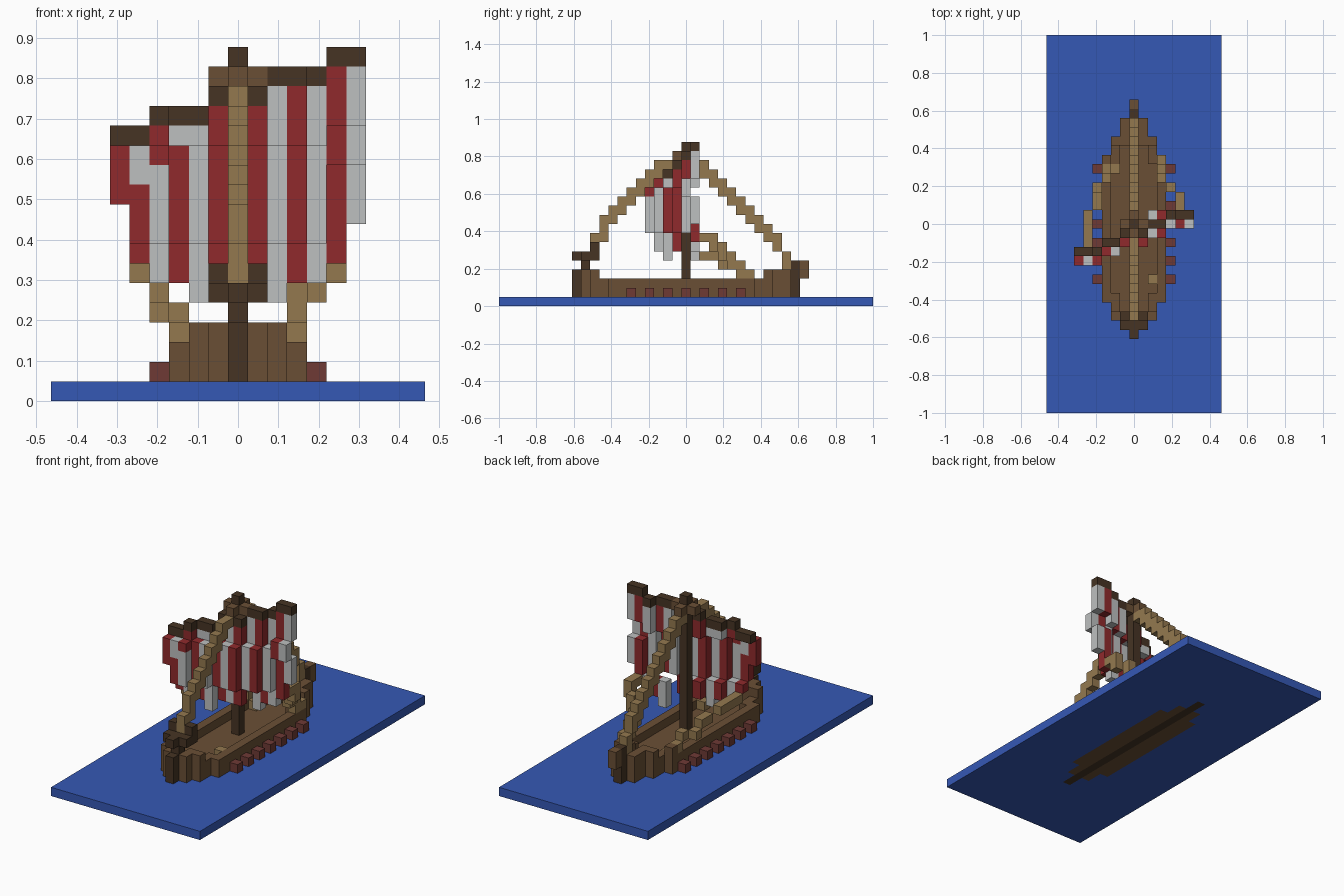
import bpy, bmesh
from mathutils import Vector

cube = bpy.data.objects.get("Cube")
if cube:
    bpy.data.objects.remove(cube, do_unlink=True)

V = 2 / 41  # edge of one block


def material(name, rgb):
    lin = [((c / 255 + 0.055) / 1.055) ** 2.4 for c in rgb]
    m = bpy.data.materials.new(name)
    m.use_nodes = True
    m.diffuse_color = (*lin, 1)
    m.node_tree.nodes["Principled BSDF"].inputs["Base Color"].default_value = (*lin, 1)
    return m


blue = material("water_blue", (53, 88, 181))
brown = material("wood_brown", (106, 79, 53))
dark = material("dark_wood", (70, 52, 36))
tan = material("rope_tan", (148, 121, 79))
red = material("sail_red", (144, 42, 44))
white = material("sail_white", (190, 192, 192))
maroon = material("shield_maroon", (110, 58, 53))

taken = {}   # block position -> part
parts = {}   # part -> material


def fill(part, mat, cells):
    """Claim free blocks for a part."""
    parts[part] = mat
    for c in cells:
        taken.setdefault(tuple(c), part)


def box(xs, ys, zs):
    return [(x, y, z) for x in range(xs[0], xs[1] + 1)
            for y in range(ys[0], ys[1] + 1) for z in range(zs[0], zs[1] + 1)]


def hull_half(y):
    """Half width of the hull in blocks."""
    if y < 0:
        return 3 if y >= -8 else 2 if y >= -10 else 1
    return 3 if y <= 7 else 2 if y <= 9 else 1


# Keel, stem and stern posts
fill("keel", dark, box((0, 0), (-11, 11), (0, 0)))
fill("stem_post", dark, box((0, 0), (-12, -12), (1, 3)))
fill("stern_post", dark, box((0, 0), (12, 12), (1, 4)))
fill("stern_tail", brown, box((0, 0), (13, 13), (3, 4)))

# Figurehead
fill("figurehead", dark, box((0, 0), (-11, -11), (4, 5)) + [(0, -12, 5)])
for s in (-1, 1):
    fill("figurehead", dark, [(s, -11, 5)] + box((s, s), (-10, -10), (5, 6)))

# Mast, with a lookout ring near the top
fill("mast", dark, box((0, 0), (0, 0), (1, 17)))
fill("lookout", brown, [(1, 0, 16), (-1, 0, 16), (0, 1, 16), (0, -1, 16)])

# Hull: sunken bottom, deck, gunwale and raised ends
for y in range(-11, 12):
    w = hull_half(y)
    if abs(y) <= 9:
        b = 2 if abs(y) <= 7 else 1
        fill("hull", brown, box((-b, b), (y, y), (0, 0)))
    fill("hull", brown, box((-w, w), (y, y), (1, 1)))
    top = 3 if y <= -10 or y >= 9 else 2
    for s in (-1, 1):
        fill("hull", brown, box((s * w, s * w), (y, y), (2, top)))
        if w > hull_half(y + (1 if y > 0 else -1)):
            fill("hull", brown, box((s * (w - 1), s * (w - 1)), (y, y), (2, top)))
    if abs(y) == 11:
        fill("hull", brown, box((-w, w), (y, y), (2, 3)))
fill("chests", tan, [(-2, 6, 2), (2, -6, 2)])

# Shields along both sides
for y in range(-6, 7, 2):
    fill("shields", maroon, [(-4, y, 1), (4, y, 1)])


# Slanted, turned yard
def yard_y(x):
    return -3 if x <= -4 else -2 if x <= -2 else -1 if x <= 1 else 0 if x <= 3 else 1


def yard_z(x):
    return 13 if x <= -5 else 14 if x <= -2 else 15 if x <= 1 else 16 if x <= 4 else 17


fill("yard", dark, [(x, yard_y(x), yard_z(x)) for x in range(-6, 7)])

# Striped sail hanging from the yard, bellied in the middle
foot = dict(zip(range(-6, 7), (10, 7, 6, 6, 5, 6, 6, 6, 5, 6, 6, 7, 9)))
for x in range(-6, 7):
    for z in range(foot[x], yard_z(x)):
        y = yard_y(x)
        low, high = (12, 13) if x >= 5 else (8, 12)
        if low <= z <= high:
            y -= 1
        elif z <= 7 and x in (2, 3):
            y += 1
        is_red = x % 2 == 1
        if x == 0:
            is_red = False
        # The stripes slip sideways near the low end
        if (x == -5 and z >= 11) or (x == -3 and z == 13):
            is_red = False
        if x == -6 or (x == -4 and z >= 12):
            is_red = True
        if is_red:
            fill("sail_red_stripes", red, [(x, y, z)])
        else:
            fill("sail_white_stripes", white, [(x, y, z)])

# Fore and back stays
for y in range(-9, -2):
    fill("fore_stay", tan, box((0, 0), (y, y), (y + 17, y + 18)))
fill("fore_stay", tan, box((0, 0), (-10, -10), (6, 7)) + [(0, -9, 7), (0, -2, 15)])
for y in range(2, 11):
    fill("back_stay", tan, box((0, 0), (y, y), (16 - y, 17 - y)))
fill("back_stay", tan, box((0, 0), (11, 11), (4, 5)) + [(0, 1, 15)])

# Sheets from the sail corners to the gunwales
fill("left_sheet", tan, box((5, 5), (2, 3), (7, 7)) + box((4, 4), (4, 4), (5, 6))
     + [(5, 3, 6), (3, 5, 5), (3, 5, 4), (3, 6, 4), (3, 6, 3), (3, 7, 3)])
fill("right_sheet", tan, box((-5, -5), (-2, 1), (6, 6)) + box((-4, -4), (2, 3), (5, 5))
     + [(-4, 4, 4), (-3, 5, 4), (-3, 6, 3)])
fill("cleat", brown, [(-3, 7, 3)])

# Water slab around the sunken hull
fill("water", blue, box((-9, 9), (-20, 20), (0, 0)))

# Turn the blocks of each part into a mesh of outer faces
for part, mat in parts.items():
    bm = bmesh.new()
    for cell in [c for c, p in taken.items() if p == part]:
        centre = Vector(cell) + Vector((0, 0, 0.5))
        for axis in range(3):
            for s in (-1, 1):
                n = Vector((0, 0, 0))
                n[axis] = s
                if tuple(int(a + b) for a, b in zip(cell, n)) in taken:
                    continue
                u = Vector((0, 0, 0))
                u[(axis + 1) % 3] = 0.5
                v = n.cross(u)
                mid = centre + n / 2
                bm.faces.new([bm.verts.new((mid + d) * V)
                              for d in (-u - v, u - v, u + v, v - u)])
    bmesh.ops.remove_doubles(bm, verts=bm.verts[:], dist=V / 100)
    mesh = bpy.data.meshes.new(part)
    bm.to_mesh(mesh)
    bm.free()
    mesh.materials.append(mat)
    bpy.context.collection.objects.link(bpy.data.objects.new(part, mesh))
